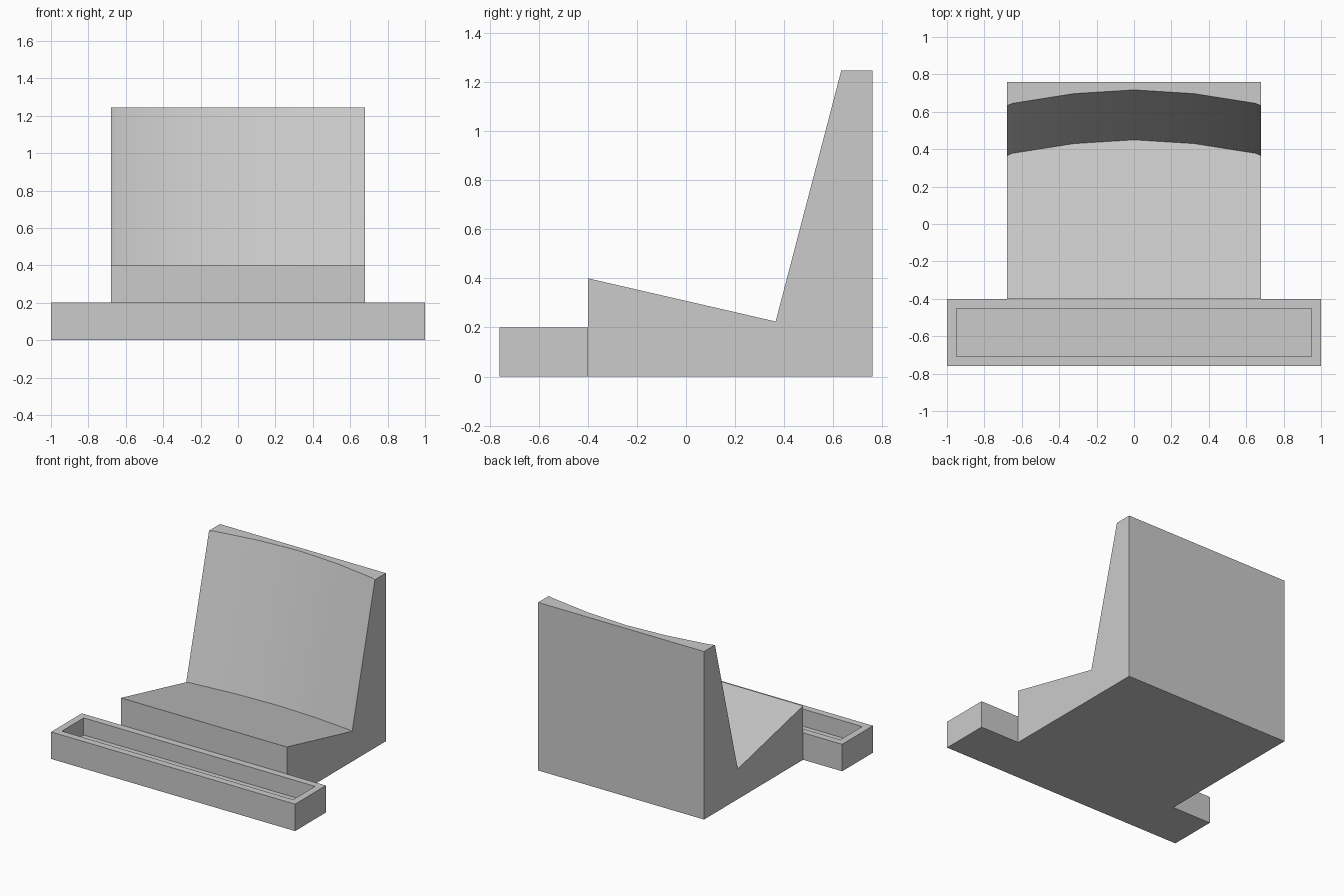
import bpy, bmesh, math

cube = bpy.data.objects.get("Cube")
if cube:
    bpy.data.objects.remove(cube, do_unlink=True)

grey = bpy.data.materials.new("light_grey")
grey.use_nodes = True
colour = (0.6, 0.6, 0.6, 1)
grey.diffuse_color = colour
grey.node_tree.nodes["Principled BSDF"].inputs["Base Color"].default_value = colour


def finish(name, bm):
    bmesh.ops.recalc_face_normals(bm, faces=bm.faces)
    mesh = bpy.data.meshes.new(name)
    bm.to_mesh(mesh)
    bm.free()
    mesh.materials.append(grey)
    obj = bpy.data.objects.new(name, mesh)
    bpy.context.collection.objects.link(obj)
    return obj


# Stand: side profile lofted across the width, with a hollow curved backrest
half_stations = [(0.0, 0.085), (0.32, 0.065), (0.65, 0.013), (0.68, 0.0)]
stations = [(-x, d) for x, d in half_stations[:0:-1]] + half_stations


def stand_profile(dip):
    crease = 0.365 + dip
    crease_z = 0.4 - 0.23 * (crease + 0.4)
    return [(-0.4, 0), (0.76, 0), (0.76, 1.245),
            (0.632 + dip, 1.245), (crease, crease_z), (-0.4, 0.4)]


bm = bmesh.new()
rings = [[bm.verts.new((x, y, z)) for y, z in stand_profile(d)] for x, d in stations]
for a, b in zip(rings, rings[1:]):
    for i in range(len(a)):
        j = (i + 1) % len(a)
        bm.faces.new((a[i], a[j], b[j], b[i]))
bm.faces.new(rings[0])
bm.faces.new(rings[-1])
stand = finish("seat_and_backrest", bm)

bpy.ops.object.select_all(action="DESELECT")
stand.select_set(True)
bpy.context.view_layer.objects.active = stand
bpy.ops.object.shade_smooth_by_angle(angle=math.radians(25))

# Front tray: box with an inset, sunken top
bm = bmesh.new()
bmesh.ops.create_cube(bm, size=1)
for v in bm.verts:
    v.co = (v.co.x * 2, v.co.y * 0.36 - 0.58, (v.co.z + 0.5) * 0.2)
bm.normal_update()
top = max(bm.faces, key=lambda f: f.calc_center_median().z)
bmesh.ops.inset_region(bm, faces=[top], thickness=0.073)
well = bmesh.ops.extrude_face_region(bm, geom=[top])
floor_verts = [g for g in well["geom"] if isinstance(g, bmesh.types.BMVert)]
bmesh.ops.translate(bm, verts=floor_verts, vec=(0, 0, -0.127))
if top.is_valid:
    bmesh.ops.delete(bm, geom=[top], context="FACES_ONLY")
finish("front_tray", bm)
